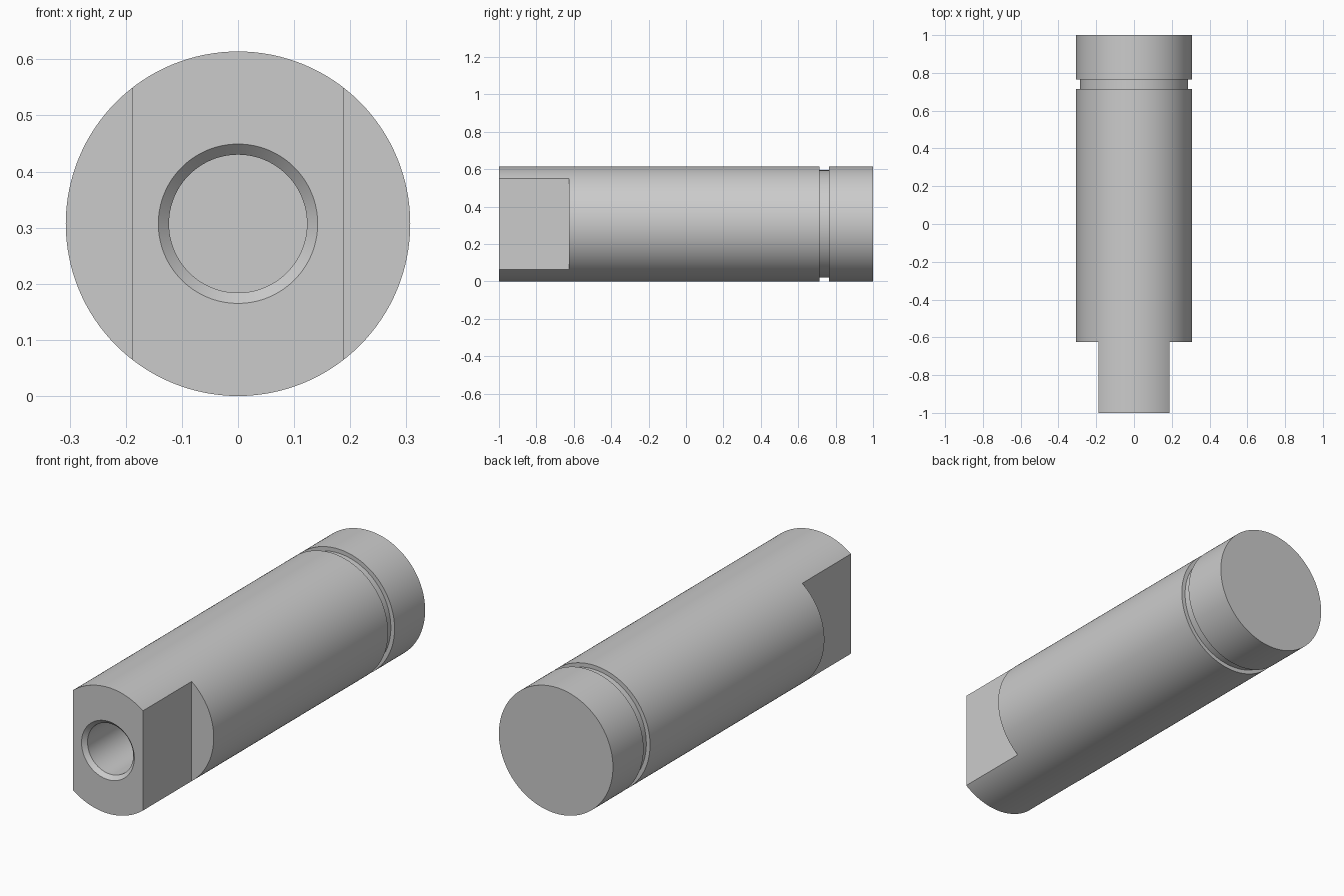
import bpy, bmesh, math
from mathutils import Matrix, Vector

cube = bpy.data.objects.get("Cube")
if cube:
    bpy.data.objects.remove(cube, do_unlink=True)

R = 0.307            # outer radius, also the height of the axis
SEGMENTS = 128

steel = bpy.data.materials.new("plain_grey_steel")
steel.use_nodes = True
grey = (0.6, 0.6, 0.6, 1)
steel.diffuse_color = grey
steel.node_tree.nodes["Principled BSDF"].inputs["Base Color"].default_value = grey


def add_object(name, bm):
    bmesh.ops.recalc_face_normals(bm, faces=bm.faces)
    mesh = bpy.data.meshes.new(name)
    bm.to_mesh(mesh)
    bm.free()
    mesh.materials.append(steel)
    obj = bpy.data.objects.new(name, mesh)
    bpy.context.collection.objects.link(obj)
    return obj


def lathe(name, profile):
    """Turn (radius, y) points around the pin's axis."""
    bm = bmesh.new()
    verts = [bm.verts.new((0, y, R + r)) for r, y in profile]
    edges = [bm.edges.new(pair) for pair in zip(verts, verts[1:])]
    bmesh.ops.spin(bm, geom=verts + edges, cent=(0, 0, R), axis=(0, 1, 0),
                   angle=math.tau, steps=SEGMENTS, use_duplicate=False)
    bmesh.ops.remove_doubles(bm, verts=bm.verts, dist=1e-5)
    return add_object(name, bm)


# Pin body: blind hole with chamfered mouth, long shank, ring groove, plain end
pin = lathe("pin_body", [
    (0, -0.4), (0.123, -0.4), (0.123, -0.981), (0.142, -1),
    (R, -1), (R, 0.715), (0.287, 0.715), (0.287, 0.765),
    (R, 0.765), (R, 1), (0, 1)])

# Two parallel wrench flats at the front end
for side, label in ((1, "left"), (-1, "right")):
    bm = bmesh.new()
    place = Matrix.Translation(Vector((side * 0.388, -0.825, R)))
    bmesh.ops.create_cube(bm, size=1, matrix=place @ Matrix.Diagonal((0.4, 0.4, 1, 1)))
    cutter = add_object(label + "_flat_cutter", bm)
    cutter.hide_render = True
    cutter.hide_set(True)
    cut = pin.modifiers.new(label + "_flat", 'BOOLEAN')
    cut.operation = 'DIFFERENCE'
    cut.solver = 'EXACT'
    cut.object = cutter

# Apply the cuts, then smooth the round walls and keep the edges sharp
bpy.ops.object.select_all(action='DESELECT')
bpy.context.view_layer.objects.active = pin
pin.select_set(True)
for cut in list(pin.modifiers):
    cutter = cut.object
    bpy.ops.object.modifier_apply(modifier=cut.name)
    bpy.data.objects.remove(cutter, do_unlink=True)
bpy.ops.object.shade_smooth_by_angle(angle=math.radians(30))
